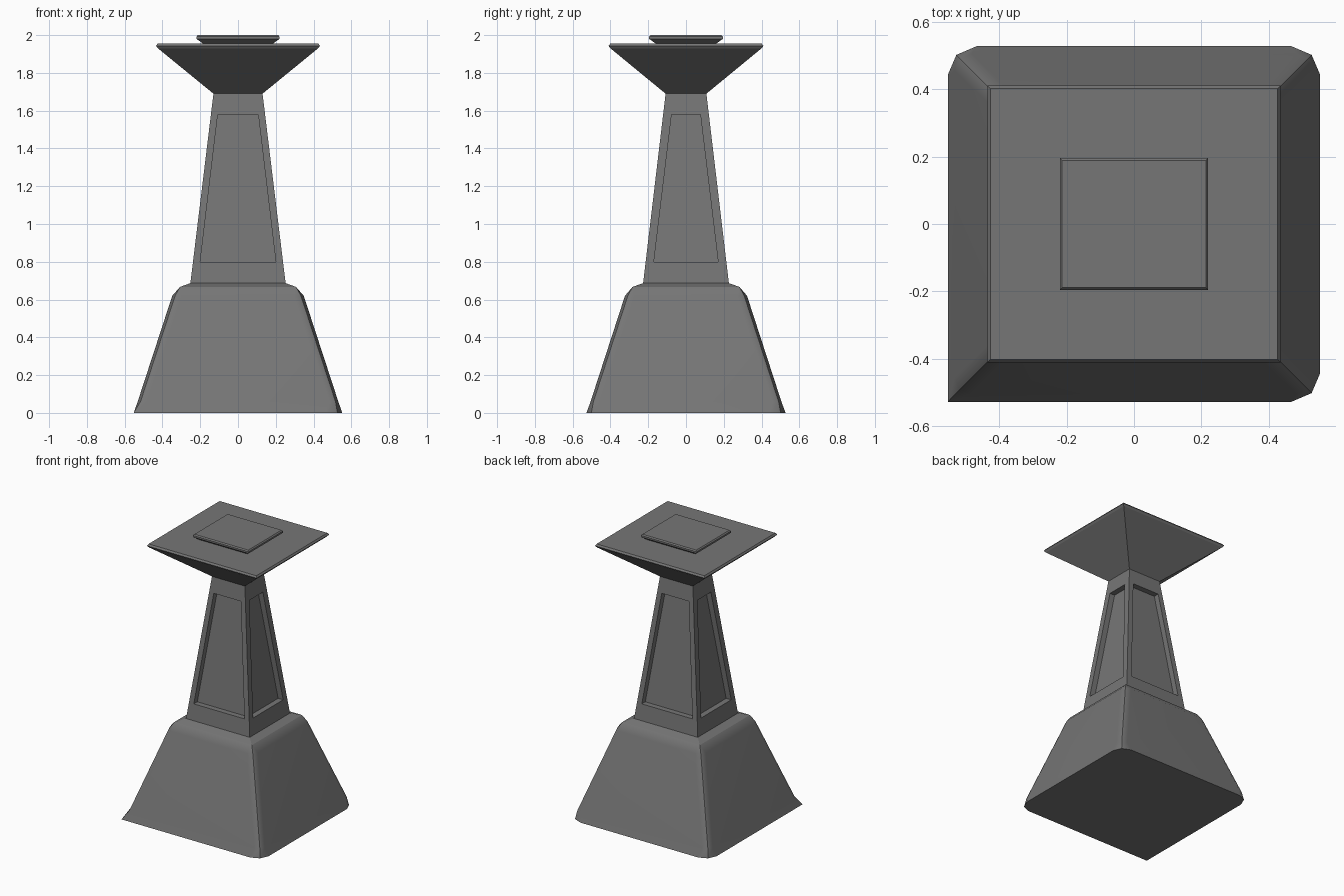
import bpy, bmesh
from mathutils import Vector

if "Cube" in bpy.data.objects:
    bpy.data.objects.remove(bpy.data.objects["Cube"])

# Dark stone
stone = bpy.data.materials.new("dark_stone")
stone.diffuse_color = (0.18, 0.18, 0.18, 1)
stone.use_nodes = True
stone.node_tree.nodes["Principled BSDF"].inputs["Base Color"].default_value = stone.diffuse_color


def finish(name, bm, smooth=False):
    bmesh.ops.remove_doubles(bm, verts=bm.verts, dist=0.0005)
    bmesh.ops.recalc_face_normals(bm, faces=bm.faces)
    me = bpy.data.meshes.new(name)
    bm.to_mesh(me)
    bm.free()
    me.materials.append(stone)
    ob = bpy.data.objects.new(name, me)
    bpy.context.collection.objects.link(ob)
    if smooth:
        bpy.ops.object.select_all(action='DESELECT')
        ob.select_set(True)
        bpy.context.view_layer.objects.active = ob
        bpy.ops.object.shade_smooth_by_angle(angle=0.5)
        # keep the large faces looking flat
        mod = ob.modifiers.new("flat_faces", 'WEIGHTED_NORMAL')
        mod.keep_sharp = True
    return ob


def rect(x, y, z):
    return [Vector((sx * x, sy * y, z)) for sx, sy in ((-1, -1), (1, -1), (1, 1), (-1, 1))]


def rounded(x, y, z, cuts):
    # rectangle whose corners are cut with two segments
    pts = []
    for i, (c, cut) in enumerate(zip(rect(x, y, z), cuts)):
        sx = 1 if c.x > 0 else -1
        sy = 1 if c.y > 0 else -1
        on_y = c - Vector((sx * cut, 0, 0))
        on_x = c - Vector((0, sy * cut, 0))
        mid = c - Vector((sx, sy, 0)) * cut * 0.3
        pts += [on_x, mid, on_y] if i % 2 == 0 else [on_y, mid, on_x]
    return pts


def loft(name, rings, bottom=False, top=False, smooth=False):
    bm = bmesh.new()
    vs = [[bm.verts.new(p) for p in r] for r in rings]
    n = len(vs[0])
    for a, b in zip(vs, vs[1:]):
        for i in range(n):
            j = (i + 1) % n
            bm.faces.new((a[i], a[j], b[j], b[i]))
    if bottom:
        bm.faces.new(vs[0][::-1])
    if top:
        bm.faces.new(vs[-1])
    return finish(name, bm, smooth)


# Flared base: one corner runs out to a sharp foot, the others are cut
even = [0.05] * 4
loft("base", [
    rounded(0.552, 0.527, 0.0, [0.0, 0.085, 0.085, 0.085]),
    rounded(0.531, 0.505, 0.06, even),
    rounded(0.348, 0.323, 0.62, even),
    rounded(0.307, 0.283, 0.667, [0.0] * 4),
], bottom=True, smooth=True)
loft("base_shoulder", [rect(0.307, 0.283, 0.667), rect(0.252, 0.227, 0.687)])

# Tapered column with a recessed panel in each side
low, high = rect(0.252, 0.227, 0.687), rect(0.13, 0.108, 1.69)
bm = bmesh.new()
for i in range(4):
    j = (i + 1) % 4
    outer = [low[i], low[j], high[j], high[i]]
    along = (low[j] - low[i]).normalized()
    outward = along.cross(Vector((0, 0, 1)))
    w_low, w_high = (0.2, 0.107) if i % 2 == 0 else (0.17, 0.076)
    panel = []
    for z, w, s in ((0.80, w_low, -1), (0.80, w_low, 1), (1.58, w_high, 1), (1.58, w_high, -1)):
        t = (z - 0.687) / (1.69 - 0.687)
        centre = (low[i] + low[j]).lerp(high[i] + high[j], t) / 2
        panel.append(centre + along * s * w)
    floor = [p - outward * 0.04 for p in panel]
    rings = [[bm.verts.new(p) for p in r] for r in (outer, panel, floor)]
    for a, b in zip(rings, rings[1:]):
        for k in range(4):
            m = (k + 1) % 4
            bm.faces.new((a[k], a[m], b[m], b[k]))
    bm.faces.new(rings[2])
finish("column", bm)

# Flared capital with a thin bevelled rim
loft("capital", [
    rect(0.13, 0.108, 1.69),
    rect(0.424, 0.4, 1.93),
    rect(0.434, 0.41, 1.943),
    rect(0.426, 0.401, 1.955),
], top=True)

# Small top plate, undercut below its edge
loft("top_plate", [
    rect(0.185, 0.16, 1.955),
    rect(0.22, 0.195, 1.98),
    rect(0.22, 0.195, 1.992),
    rect(0.213, 0.188, 2.0),
], top=True)
